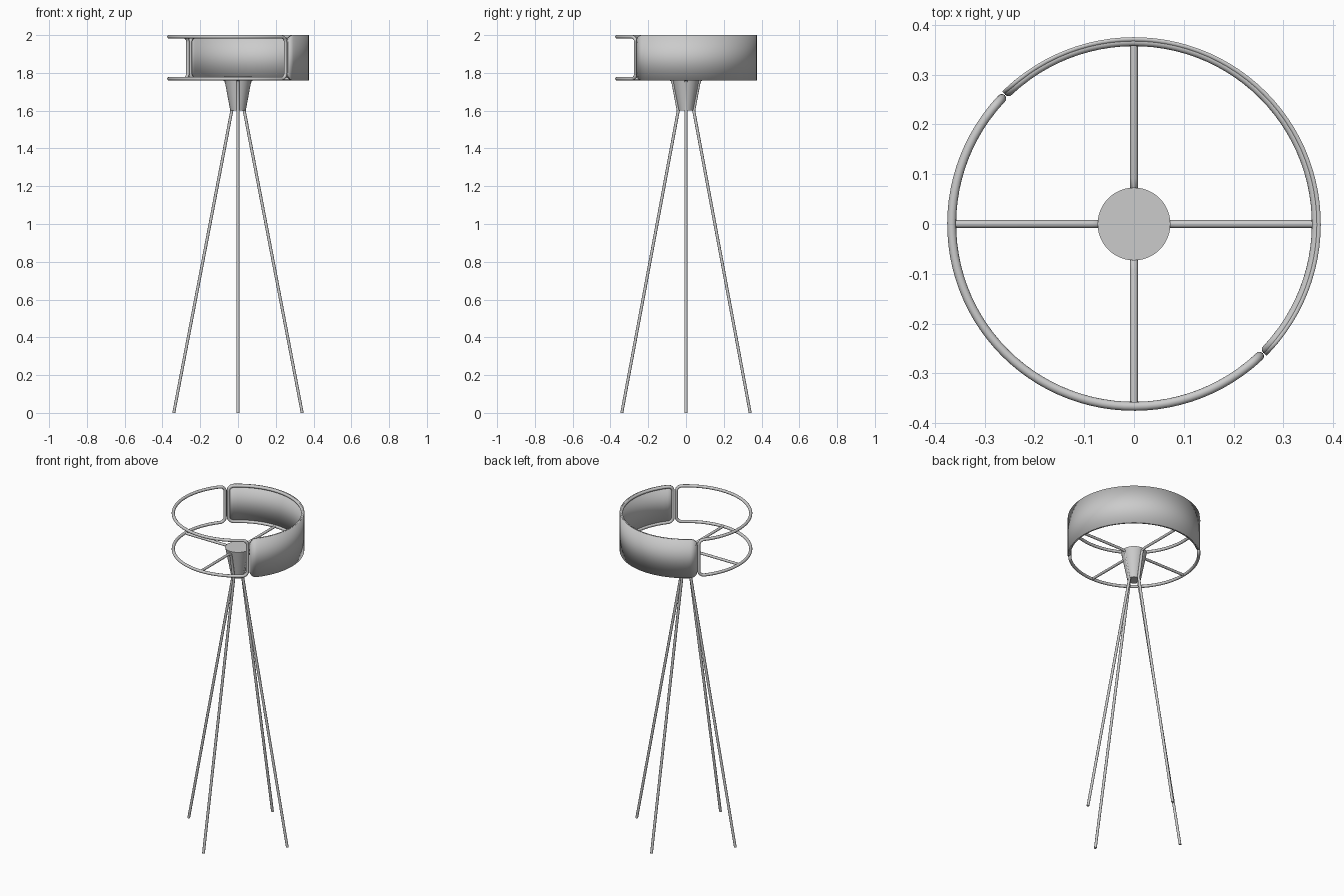
import bpy, bmesh
from math import sin, cos, pi, radians, sqrt
from mathutils import Vector

if "Cube" in bpy.data.objects:
    bpy.data.objects.remove(bpy.data.objects["Cube"])

grey = bpy.data.materials.new("painted grey")
grey.use_nodes = True
colour = (0.6, 0.6, 0.6, 1)
grey.diffuse_color = colour
grey.node_tree.nodes["Principled BSDF"].inputs["Base Color"].default_value = colour

RING, ROD = 0.366, 0.009        # ring radius and frame rod radius
LOW, HIGH = 1.769, 1.991        # centre heights of the two rings
CORNER = 0.03


def polar(r, angle, z):
    return Vector((r * cos(angle), r * sin(angle), z))


def finish(obj):
    obj.data.materials.append(grey)
    bpy.ops.object.select_all(action='DESELECT')
    obj.select_set(True)
    bpy.context.view_layer.objects.active = obj
    if obj.type == 'CURVE':
        bpy.ops.object.convert(target='MESH')
    bpy.ops.object.shade_smooth_by_angle(angle=radians(35))


def rod(name, points, radius, closed=False):
    curve = bpy.data.curves.new(name, 'CURVE')
    curve.dimensions = '3D'
    curve.bevel_depth = radius
    curve.bevel_resolution = 4
    curve.use_fill_caps = True
    spline = curve.splines.new('POLY')
    spline.points.add(len(points) - 1)
    for p, co in zip(spline.points, points):
        p.co = (*co, 1)
    spline.use_cyclic_u = closed
    obj = bpy.data.objects.new(name, curve)
    bpy.context.collection.objects.link(obj)
    finish(obj)


def half_outline(start, end, corner):
    """Columns (angle, inset) along a half ring with rounded ends."""
    turn = corner / RING
    ease = [(turn * (1 - cos(t * pi / 12)), corner * (1 - sin(t * pi / 12))) for t in range(7)]
    cols = [(start + a, i) for a, i in ease]
    n = 48
    cols += [(start + turn + (end - start - 2 * turn) * k / n, 0) for k in range(1, n)]
    return cols + [(end - a, i) for a, i in reversed(ease)]


def half_frame(name, start, end):
    cols = half_outline(start, end, CORNER)
    loop = [polar(RING, a, LOW + i) for a, i in cols]
    loop += [polar(RING, a, HIGH - i) for a, i in reversed(cols)]
    rod(name, loop, ROD, closed=True)


# Two half-ring frames standing back to back
gap = 0.0095 / RING
seam = radians(-45)
half_frame("panel_frame", seam + gap, seam + pi - gap)
half_frame("open_frame", seam + pi + gap, seam + 2 * pi - gap)

# Curved solid panel wrapped round one half
bm = bmesh.new()
columns = [[bm.verts.new(polar(0.375, a, z)) for z in (LOW - ROD + i, HIGH + ROD - i)]
           for a, i in half_outline(seam + gap / 8, seam + pi - gap / 8, CORNER + ROD)]
for (a, b), (c, d) in zip(columns, columns[1:]):
    bm.faces.new((a, c, d, b))
mesh = bpy.data.meshes.new("curved_panel")
bm.to_mesh(mesh)
bm.free()
panel = bpy.data.objects.new("curved_panel", mesh)
bpy.context.collection.objects.link(panel)
solid = panel.modifiers.new("thickness", 'SOLIDIFY')
solid.thickness = 0.008
solid.offset = -1
finish(panel)

# Tapered hub
bpy.ops.mesh.primitive_cone_add(vertices=48, radius1=0.038, radius2=0.073,
                                depth=0.18, location=(0, 0, 1.69))
hub = bpy.context.object
hub.name = "hub"
finish(hub)

# Each leg bends up along the hub and out to the ring as a spoke
for k, side in enumerate(("left", "back", "right", "front")):
    out = 0.008 * (k % 2)
    path = [(0.34, 0), (0.033 + out, 1.6), (0.06 + out, 1.745),
            (0.067 + out, 1.763), (0.085 + out, LOW), (RING, LOW)]
    rod(side + "_leg_and_spoke", [polar(r, k * pi / 2, z) for r, z in path], 0.008)

# Set the slanted rod feet flat on the floor
for obj in bpy.data.objects:
    if obj.name.endswith("leg_and_spoke"):
        for v in obj.data.vertices:
            if v.co.z < 0.1:
                v.co.z = 0
